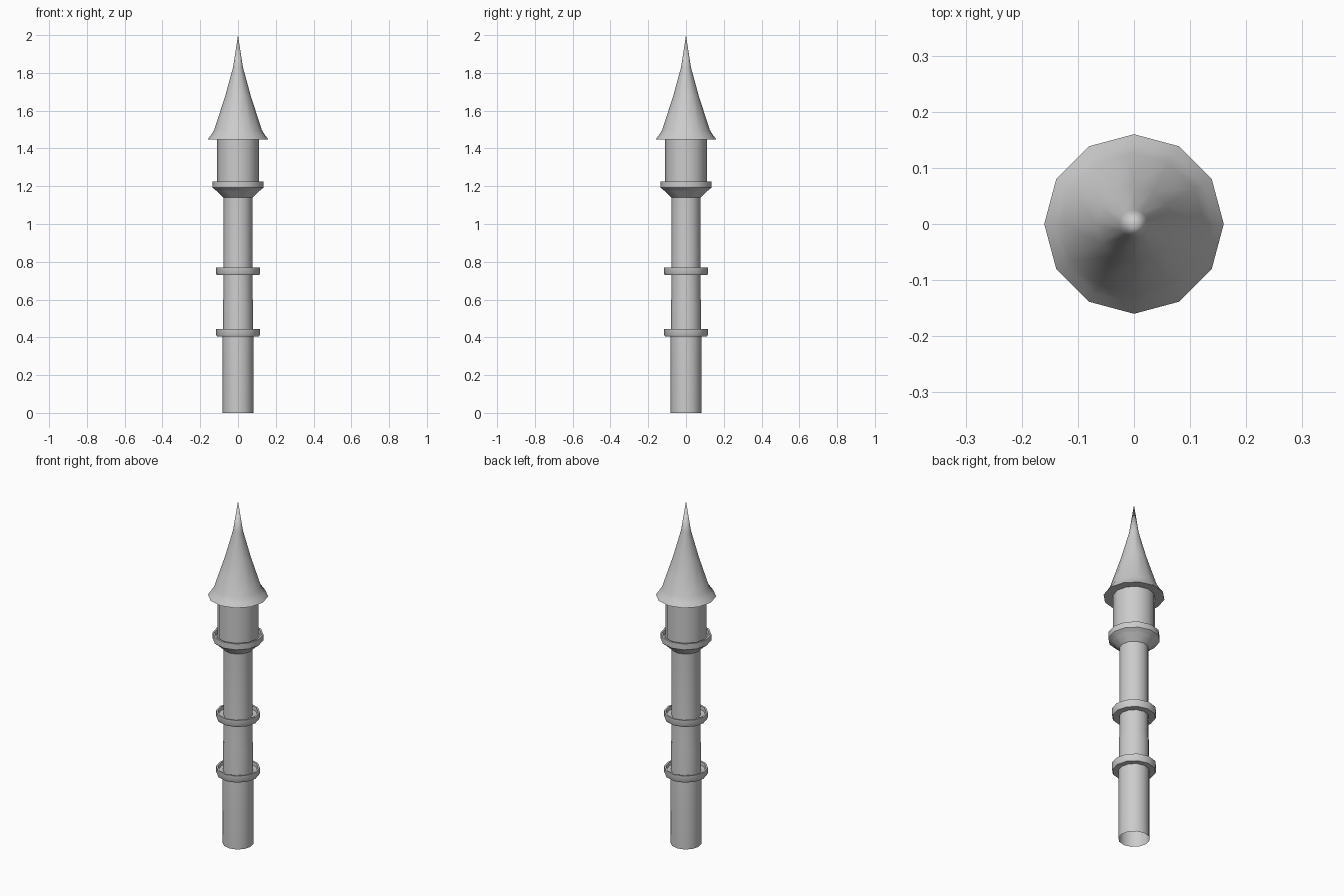
import bpy, bmesh, math

if "Cube" in bpy.data.objects:
    bpy.data.objects.remove(bpy.data.objects["Cube"])

SIDES = 12


def lathe(name, profile, angle=35):
    """Spin a (radius, height) profile around z."""
    bm = bmesh.new()
    rings = []
    for r, z in profile:
        if r == 0:
            rings.append([bm.verts.new((0, 0, z))] * SIDES)
        else:
            rings.append([bm.verts.new((r * math.cos(2 * math.pi * i / SIDES),
                                        r * math.sin(2 * math.pi * i / SIDES), z))
                          for i in range(SIDES)])
    for a, b in zip(rings, rings[1:]):
        for i in range(SIDES):
            j = (i + 1) % SIDES
            loop = list(dict.fromkeys([a[i], a[j], b[j], b[i]]))
            bm.faces.new(loop)
    mesh = bpy.data.meshes.new(name)
    bm.to_mesh(mesh)
    bm.free()
    obj = bpy.data.objects.new(name, mesh)
    bpy.context.collection.objects.link(obj)
    bpy.ops.object.select_all(action='DESELECT')
    obj.select_set(True)
    bpy.context.view_layer.objects.active = obj
    bpy.ops.object.shade_smooth_by_angle(angle=math.radians(angle))
    return obj


# Hollow shaft, slimming slightly upward, flaring under the gallery
lathe("shaft", [(0.082, 0), (0.082, 0.41), (0.08, 0.44), (0.08, 0.58),
                (0.077, 0.61), (0.077, 1.14), (0.117, 1.178)])

# Two small ring balconies
for label, z in (("lower_ring", 0.405), ("upper_ring", 0.73)):
    lathe(label, [(0.078, z), (0.112, z), (0.117, z + 0.01), (0.117, z + 0.04),
                  (0.107, z + 0.04), (0.105, z + 0.02), (0.077, z + 0.02)])

# Main gallery with a low parapet
lathe("gallery", [(0.117, 1.178), (0.135, 1.192), (0.135, 1.226),
                  (0.125, 1.226), (0.123, 1.2), (0.109, 1.2)])

# Wider turret room above the gallery
lathe("turret_room", [(0.11, 1.195), (0.11, 1.452)])

# Concave pointed roof with an overhanging eave
lathe("roof", [(0.108, 1.45), (0.16, 1.448), (0.142, 1.472), (0.126, 1.498),
               (0.068, 1.677), (0.026, 1.83), (0, 2.0)], angle=50)
